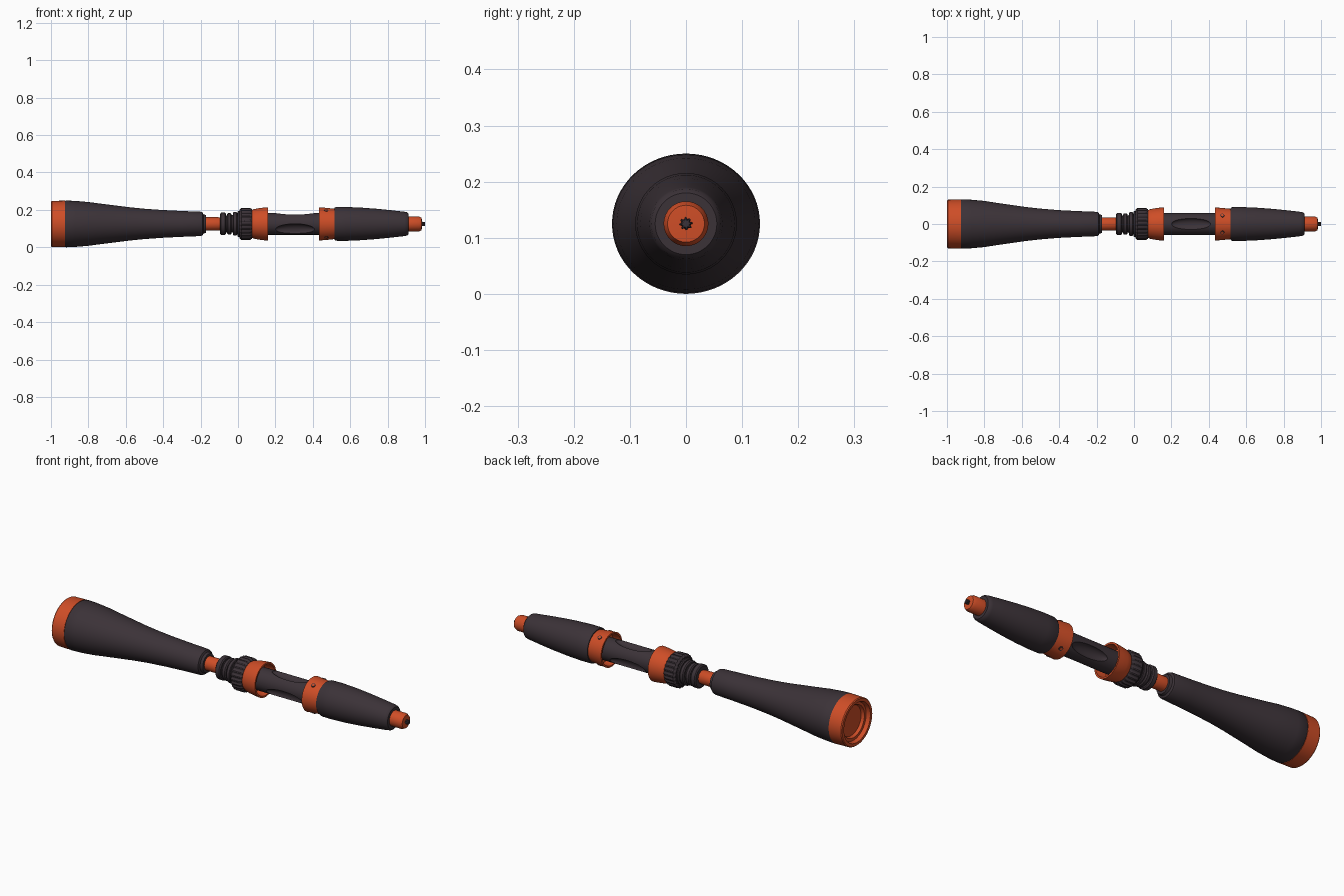
import bpy, bmesh, math
from mathutils import Matrix, Vector

if "Cube" in bpy.data.objects:
    bpy.data.objects.remove(bpy.data.objects["Cube"])

ZC = 0.125  # height of the long axis


def material(name, rgb):
    m = bpy.data.materials.new(name)
    m.diffuse_color = (*rgb, 1)
    m.use_nodes = True
    m.node_tree.nodes["Principled BSDF"].inputs["Base Color"].default_value = m.diffuse_color
    return m


DARK = material("dark plum", (0.044, 0.032, 0.039))
ORANGE = material("burnt orange", (0.62, 0.075, 0.02))


def finish(name, bm, mat, angle=35):
    bmesh.ops.recalc_face_normals(bm, faces=bm.faces)
    me = bpy.data.meshes.new(name)
    bm.to_mesh(me)
    bm.free()
    me.materials.append(mat)
    me.shade_smooth()
    me.set_sharp_from_angle(angle=math.radians(angle))
    ob = bpy.data.objects.new(name, me)
    bpy.context.collection.objects.link(ob)
    return ob


def widen(x):
    """The bell end is slightly wider than tall."""
    return 1 + 0.055 * min(1, max(0, (-0.4 - x) / 0.4))


def lathe(name, profile, mat, n=48, teeth=0.0):
    """Turn (x, radius) points around the long axis; teeth cuts grooves."""
    bm = bmesh.new()
    rings = []
    for x, r in profile:
        if r == 0:
            rings.append([bm.verts.new((x, 0, ZC))])
            continue
        ring = []
        for i in range(n):
            a = 2 * math.pi * i / n
            q = r * (1 - (teeth if i % 4 > 1 else 0))
            ring.append(bm.verts.new((x, q * math.cos(a) * widen(x), ZC + q * math.sin(a))))
        rings.append(ring)
    for a, b in zip(rings, rings[1:]):
        for i in range(n):
            j = (i + 1) % n
            if len(a) == 1:
                bm.faces.new((a[0], b[i], b[j]))
            elif len(b) == 1:
                bm.faces.new((a[i], a[j], b[0]))
            else:
                bm.faces.new((a[i], a[j], b[j], b[i]))
    return finish(name, bm, mat)


# Bell rim with a stepped recess in its end
lathe("bell_rim", [(-0.965, 0), (-0.965, 0.078), (-0.98, 0.084), (-0.98, 0.098),
                   (-1, 0.104), (-1, 0.119), (-0.995, 0.123), (-0.925, 0.1245),
                   (-0.925, 0)], ORANGE, 64)

# Long flared horn
lathe("horn", [(-0.927, 0), (-0.927, 0.121), (-0.92, 0.125), (-0.87, 0.123),
               (-0.80, 0.117), (-0.74, 0.109), (-0.66, 0.099), (-0.58, 0.089),
               (-0.50, 0.081), (-0.40, 0.074), (-0.30, 0.069), (-0.20, 0.065),
               (-0.19, 0.062), (-0.185, 0.052), (-0.172, 0.048), (-0.172, 0)], DARK, 64)

# Narrow neck
lathe("neck", [(-0.18, 0), (-0.18, 0.036), (-0.105, 0.036), (-0.10, 0.034),
               (-0.09, 0.034), (-0.09, 0)], ORANGE, 32)

# Core rod under the coupling rings
lathe("coupling_core", [(-0.094, 0), (-0.094, 0.045), (0.09, 0.05), (0.09, 0)], DARK, 32)

# Coupling rings
for k, (x0, x1, r) in enumerate([(-0.095, -0.065, 0.060), (-0.058, -0.034, 0.057),
                                 (-0.028, -0.004, 0.063), (-0.004, 0.012, 0.069)]):
    lathe(f"coupling_ring_{k + 1}", [(x0, 0), (x0, r - 0.006), (x0 + 0.005, r),
                                     (x1 - 0.005, r), (x1, r - 0.006), (x1, 0)], DARK)

# Ridged grip nut
lathe("grip_nut", [(0.008, 0), (0.008, 0.076), (0.018, 0.086), (0.064, 0.086),
                   (0.076, 0.078), (0.076, 0)], DARK, 96, teeth=0.05)

# Two hollow collars facing each other
lathe("rear_collar", [(0.072, 0), (0.072, 0.072), (0.082, 0.078), (0.105, 0.083),
                      (0.135, 0.087), (0.161, 0.089), (0.161, 0.080),
                      (0.11, 0.073), (0.11, 0)], ORANGE)
lathe("front_collar", [(0.518, 0), (0.518, 0.081), (0.48, 0.085), (0.434, 0.089),
                       (0.434, 0.080), (0.475, 0.074), (0.475, 0)], ORANGE)

# Small round marks on the front collar
for k, deg in enumerate((58, 122, 238, 302)):
    a = math.radians(deg)
    d = Vector((0, math.cos(a), math.sin(a)))
    bm = bmesh.new()
    rot = d.to_track_quat('Z', 'X').to_matrix().to_4x4()
    bmesh.ops.create_cone(bm, cap_ends=True, segments=16, radius1=0.011, radius2=0.011, depth=0.006,
                          matrix=Matrix.Translation(Vector((0.472, 0, ZC)) + d * 0.0845) @ rot)
    finish(f"collar_mark_{k + 1}", bm, DARK)
    bm = bmesh.new()
    bmesh.ops.create_cone(bm, cap_ends=True, segments=16, radius1=0.007, radius2=0.007, depth=0.007,
                          matrix=Matrix.Translation(Vector((0.472, 0, ZC)) + d * 0.085) @ rot)
    finish(f"collar_mark_centre_{k + 1}", bm, ORANGE)

# Bar between the collars, with three oval finger scallops
bar = lathe("scalloped_bar", [(0.10, 0), (0.10, 0.058), (0.49, 0.058), (0.49, 0)], DARK)
cut = bmesh.new()
for deg in (90, 210, 330):
    a = math.radians(deg)
    mat = (Matrix.Translation((0.305, 0.060 * math.cos(a), ZC + 0.060 * math.sin(a)))
           @ Matrix.Rotation(a, 4, 'X') @ Matrix.Diagonal((0.105, 0.026, 0.032, 1)))
    bmesh.ops.create_uvsphere(cut, u_segments=32, v_segments=20, radius=1, matrix=mat)
cutter = finish("scallop_cutter", cut, DARK)
cutter.hide_render = True
mod = bar.modifiers.new("scallops", 'BOOLEAN')
mod.operation = 'DIFFERENCE'
mod.solver = 'EXACT'
mod.object = cutter
bpy.context.view_layer.objects.active = bar
bpy.ops.object.modifier_apply(modifier=mod.name)
bpy.data.objects.remove(cutter)
bar.data.set_sharp_from_angle(angle=math.radians(35))

# Tapered front barrel
lathe("front_barrel", [(0.516, 0), (0.516, 0.086), (0.524, 0.090), (0.58, 0.0905),
                       (0.66, 0.087), (0.74, 0.081), (0.82, 0.073), (0.89, 0.065),
                       (0.905, 0.062), (0.912, 0.055), (0.912, 0)], DARK)

# Tip and its small splined pin
lathe("tip", [(0.90, 0), (0.90, 0.040), (0.968, 0.040), (0.982, 0.033), (0.984, 0)], ORANGE, 32)
lathe("tip_pin", [(0.975, 0), (0.975, 0.012), (0.998, 0.011), (1.0, 0.008), (1.0, 0)],
      DARK, 32, teeth=0.25)
